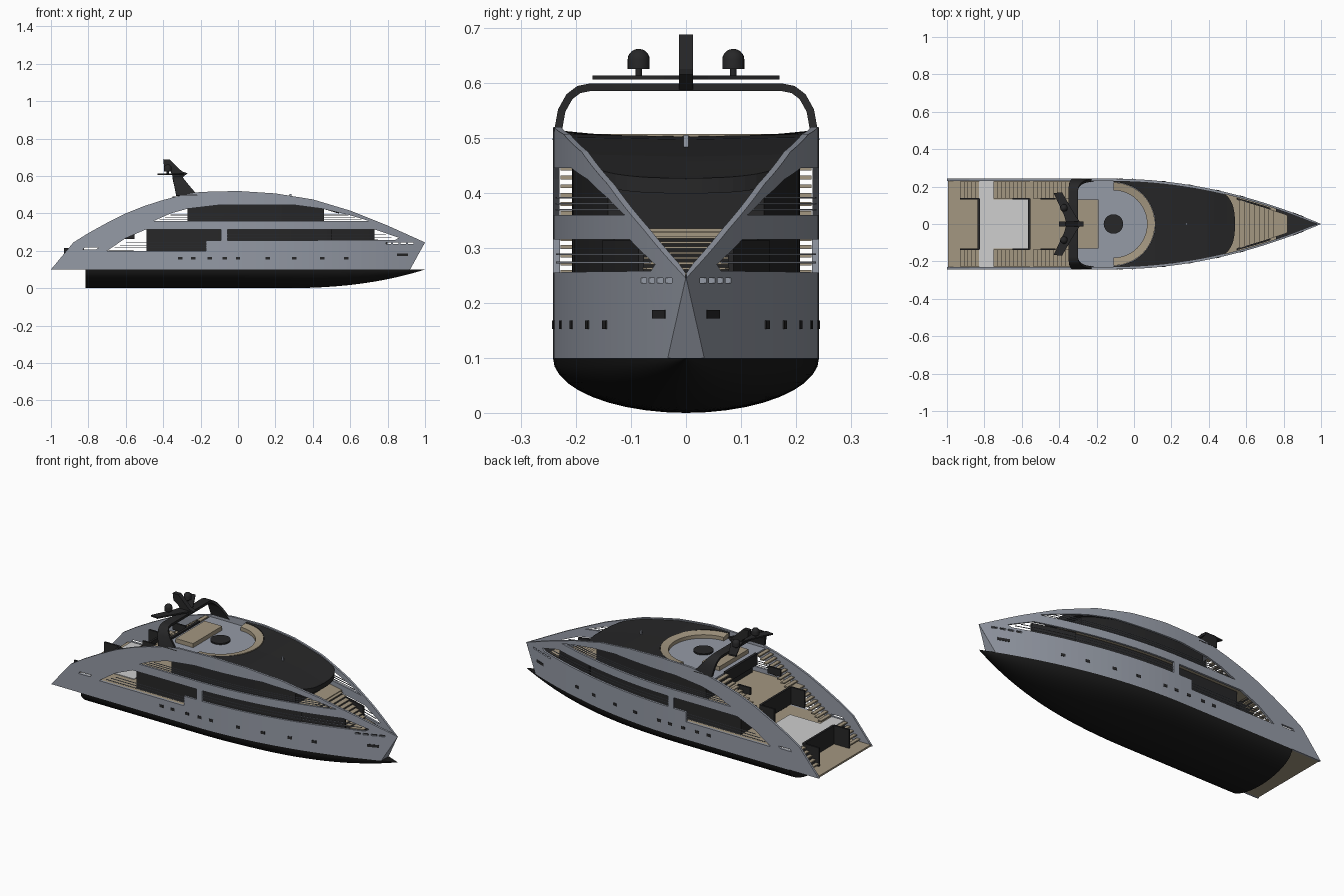
import bpy, bmesh, math

if "Cube" in bpy.data.objects:
    bpy.data.objects.remove(bpy.data.objects["Cube"])

def mat(name, c):
    m = bpy.data.materials.new(name)
    m.diffuse_color = (*c, 1)
    m.use_nodes = True
    m.node_tree.nodes["Principled BSDF"].inputs["Base Color"].default_value = m.diffuse_color
    return m

GREY = mat("hull grey", (0.30, 0.325, 0.38))
BLACK = mat("keel black", (0.010, 0.010, 0.010))
DARK = mat("dark glass", (0.020, 0.020, 0.021))
TAN = mat("teak", (0.37, 0.31, 0.22))
LIGHT = mat("pale deck", (0.62, 0.62, 0.62))

def w(x):
    """Half width of the hull in plan."""
    return 0.242 if x < -0.1 else 0.242 * max(0.0, 1 - ((x + 0.1) / 1.1) ** 1.95)

ARCH = [(-1, .1), (-.88, .245), (-.8, .295), (-.7, .35), (-.6, .4), (-.5, .44), (-.4, .472), (-.3, .498),
        (-.2, .515), (0, .52), (.2, .507), (.4, .475), (.6, .415), (.8, .335), (1, .245)]

def arch(x):
    for (a, za), (b, zb) in zip(ARCH, ARCH[1:]):
        if x <= b:
            return za + (zb - za) * (x - a) / (b - a)
    return ARCH[-1][1]

def span(a, b, n):
    return [a + (b - a) * i / n for i in range(n + 1)]

def finish(bm, name, m, smooth=False):
    bmesh.ops.remove_doubles(bm, verts=bm.verts, dist=1e-5)
    bmesh.ops.recalc_face_normals(bm, faces=bm.faces)
    me = bpy.data.meshes.new(name)
    bm.to_mesh(me)
    bm.free()
    me.materials.append(m)
    if smooth:
        for p in me.polygons:
            p.use_smooth = True
        me.set_sharp_from_angle(angle=math.radians(35))
    ob = bpy.data.objects.new(name, me)
    bpy.context.collection.objects.link(ob)
    return ob

def loft(name, rings, m, smooth=False):
    """Closed solid through a row of closed rings."""
    bm = bmesh.new()
    vs = [[bm.verts.new(p) for p in r] for r in rings]
    n = len(rings[0])
    for a, b in zip(vs, vs[1:]):
        for i in range(n):
            j = (i + 1) % n
            bm.faces.new((a[i], a[j], b[j], b[i]))
    bm.faces.new(vs[0])
    bm.faces.new(vs[-1])
    return finish(bm, name, m, smooth)

def rect(x, y0, y1, z0, z1):
    return [(x, y0, z0), (x, y1, z0), (x, y1, z1), (x, y0, z1)]

def box(name, x0, x1, y0, y1, z0, z1, m):
    return loft(name, [rect(x0, y0, y1, z0, z1), rect(x1, y0, y1, z0, z1)], m)

def slab(name, x0, x1, inset, z0, z1, m, n=16):
    """Deck shaped by the hull plan; z values may be functions of x."""
    f = lambda z, x: z(x) if callable(z) else z
    return loft(name, [rect(x, -max(w(x) - inset, .002), max(w(x) - inset, .002), f(z0, x), f(z1, x))
                       for x in span(x0, x1, n)], m)

def strips(name, x0, x1, off, th, z0, z1, m, n=20):
    """Strip that follows the hull side, on both sides."""
    for s, side in ((-1, "near"), (1, "far")):
        loft(f"{name}_{side}", [rect(x, s * (w(x) - off - th), s * (w(x) - off), z0, z1)
                                for x in span(x0, x1, n)], m)

def lathe(name, x, y, prof, m, n=20):
    loft(name, [[(x + r * math.cos(2 * math.pi * i / n), y + r * math.sin(2 * math.pi * i / n), z)
                 for i in range(n)] for r, z in prof], m, True)

# --- keel: elliptical sections rising to the bow
rings = []
for x in span(-.815, .998, 40):
    d = .1 * (1 - (max(0, x - .2) / .8) ** 2.5)
    rings.append([(x, w(x) * math.cos(math.pi * i / 20), .1 - d * math.sin(math.pi * i / 20)) for i in range(21)])
loft("lower_hull", rings, BLACK, True)

# --- tall side walls with arched top and cut openings
HOLES = [
    [(-.7, .2), (-.17, .2), (-.17, .255), (-.09, .255), (-.09, .315), (-.49, .315), (-.6, .268)],
    [(-.055, .255), (.84, .258), (.86, .27), (.73, .315), (-.055, .315)],
    [(-.45, .36), (.7, .36), (.6, .39), (.45, .425), (.3, .445), (-.1, .445), (-.27, .425), (-.36, .4)],
    [(-.83, .206), (-.76, .206), (-.745, .218), (-.82, .218)],
] + [[(a, .236), (a + .028, .236), (a + .028, .245), (a, .245)] for a in (.79, .83, .87, .91)]
for s, side in ((-1, "near"), (1, "far")):
    bm = bmesh.new()
    for loop in [ARCH + [(.92, .1)]] + HOLES:
        vs = [bm.verts.new((x, 0, z)) for x, z in loop]
        for a, b in zip(vs, vs[1:] + vs[:1]):
            bm.edges.new((a, b))
    bmesh.ops.triangle_fill(bm, use_beauty=True, edges=bm.edges[:], normal=(0, -1, 0))
    for x in span(-.1, .98, 27):
        bmesh.ops.bisect_plane(bm, geom=bm.verts[:] + bm.edges[:] + bm.faces[:], plane_co=(x, 0, 0), plane_no=(1, 0, 0))
    for v in bm.verts:
        v.co.y = s * w(v.co.x)
    new = bmesh.ops.extrude_face_region(bm, geom=bm.faces[:], use_keep_orig=True)["geom"]
    for v in new:
        if isinstance(v, bmesh.types.BMVert):
            v.co.y = s * max(0.0005, w(v.co.x) - .012)
    finish(bm, f"side_wall_{side}", GREY)
yb = w(.92)
loft("stem", [[(.92, -yb, .1), (.92, yb, .1), (.9, 0, .1)], [(1, -.0005, .245), (1, .0005, .245), (.98, 0, .245)]], GREY)

# --- portholes and anchor pockets
for i, x in enumerate((-.31, -.24, -.15, -.07, 0, .16, .3, .45, .58)):
    strips(f"porthole_{i}", x - .012, x + .012, -.002, .006, .153, .168, DARK, 1)
strips("anchor_pocket", .85, .91, -.002, .006, .172, .187, DARK, 3)

# --- decks
slab("swim_platform", -.995, -.815, .01, .1, .11, TAN, 1)
slab("main_deck", -.83, .8, .01, .188, .2, TAN)
slab("pale_aft_deck", -.83, -.75, .012, .2, .204, LIGHT, 1)
box("pale_pool_deck", -.75, -.56, -.13, .13, .2, .204, LIGHT)
slab("upper_deck", -.56, .55, .01, .32, .335, TAN)
slab("fore_deck", .76, .985, .01, .222, .232, DARK)

# --- glass houses
slab("lower_house", -.49, .54, .035, .2, .32, DARK)
strips("fore_glass", .5, .73, .016, .01, .235, .314, DARK, 8)
slab("upper_house", -.27, .46, .035, .335, lambda x: min(.478, arch(x) - .025), DARK)

# --- foredeck steps
for i in range(9):
    x, z = .54 + i * .026, .331 - i * .0095
    slab(f"fore_step_{i}", x, x + (.027 if i < 8 else .072), .024, z - .004, z, TAN, 2)
slab("step_base", .54, .8, .026, .21, lambda x: max(.245, .318 - (x - .54) * .365), DARK)

# --- aft stairs and bulkheads on three levels
for k, (x0, x1, z0, z1, n) in enumerate(((-.93, -.83, .11, .2, 5), (-.75, -.56, .2, .335, 9), (-.54, -.345, .335, .48, 9))):
    for s in (-1, 1):
        for i in range(n):
            a, z = x0 + (x1 - x0) * i / n, z0 + (z1 - z0) * (i + 1) / n
            ya, yc = sorted((s * .137, s * .228))
            box(f"aft_stair_{k}_{s}_{i}", a, a + (x1 - x0) / n, ya, yc, z - .007, z, TAN)
for k, (x0, x1, z0, z1) in enumerate(((-.93, -.83, .11, .215), (-.65, -.56, .262, .36), (-.5, -.42, .40, .44))):
    for y in (-.135, .135):
        box(f"stair_wall_{k}_{'near' if y < 0 else 'far'}", x0, x1, y - .005, y + .005, z0, z1, DARK)
    if k < 2:
        box(f"bulkhead_{k}", x1 - .006, x1 + .006, -.135, .135, z0, z1, DARK)
box("transom", -.83, -.815, -.23, .23, .1, .2, DARK)
box("top_bulkhead", -.35, -.335, -.14, .14, .425, .49, DARK)

# --- sun deck with pad, sofa and table
slab("sun_deck", -.335, .13, .012, .468, .48, GREY)
box("sun_pad", -.3, -.19, -.13, .13, .48, .503, TAN)
lathe("round_table", -.11, 0, [(.015, .48), (.015, .492), (.052, .492), (.052, .5)], DARK)
ring = []
for i in range(25):
    a = math.radians(-90 + 7.5 * i)
    c, s = math.cos(a), math.sin(a)
    ring.append([(-.11 + r * c, r * s, z) for r, z in ((.18, .48), (.222, .48), (.222, .507), (.18, .5))])
loft("curved_sofa", ring, TAN, True)

# --- roof shell: aft edge wraps the sofa, front edge is rounded
def edge(x):
    y = w(x) - .01
    if x > .38:
        y = min(y, .19 * max(0, 1 - ((x - .38) / .16) ** 2.6) ** (1 / 2.6))
    return y
xs = span(-.11, .05, 8) + [.075, .09, .1, .108, .1135] + span(.13, .46, 10) + [.48, .5, .515, .525, .532, .537, .5395, .54]
for s, side in ((-1, "near"), (1, "far")):
    rings = []
    for x in xs:
        yi = math.sqrt(max(0, .2235 ** 2 - (x + .11) ** 2))
        yo = max(edge(x), yi + .001)
        z = arch(x) - .006
        rings.append([(x, s * yi, z - .028), (x, s * yo, z - .028), (x, s * yo, z), (x, s * yi, z - .004)])
    loft(f"roof_{side}", rings, DARK)
box("roof_light", .275, .285, -.005, .005, .48, .505, GREY)

# --- railings in the openings
for i in range(3):
    strips(f"upper_rail_{i}", -.42 + .03 * i, .66 - .035 * i, .005, .003, .368 + .011 * i, .371 + .011 * i, GREY)
    strips(f"aft_rail_{i}", -.66 + .03 * i, -.17, .005, .003, .214 + .014 * i, .217 + .014 * i, GREY, 4)
for i in range(2):
    strips(f"fore_rail_{i}", -.055, .82 - .03 * i, .005, .003, .272 + .015 * i, .275 + .015 * i, GREY)

# --- radar arch: swept blade leaning aft
path = [(.236, .495), (.226, .55), (.212, .575), (.195, .588), (.175, .592)]
path = path + [(-y, z) for y, z in reversed(path)]
rings = []
for i, (y, z) in enumerate(path):
    (ya, za), (yc, zc) = path[max(i - 1, 0)], path[min(i + 1, 9)]
    L = math.hypot(yc - ya, zc - za)
    ny, nz = -(zc - za) / L * .007, (yc - ya) / L * .007
    t = (z - .495) / .097
    x0, x1 = -.33 - .02 * t, -.215 - .085 * t
    rings.append([(x0, y - ny, z - nz), (x1, y - ny, z - nz), (x1, y + ny, z + nz), (x0, y + ny, z + nz)])
loft("radar_arch", rings, DARK, True)

# --- mast, wings and domes
prof = [(-.345, .585), (-.30, .588), (-.27, .615), (-.3, .625), (-.365, .688), (-.4, .688), (-.395, .65), (-.36, .625)]
loft("mast", [[(x, y, z) for x, z in prof] for y in (-.013, .013)], DARK)
for s, side in ((-1, "near"), (1, "far")):
    plan = [(-.36, 0), (-.28, 0), (-.31, .04), (-.385, .17), (-.43, .165), (-.375, .05)]
    loft(f"mast_wing_{side}", [[(x, s * y, z) for x, y in plan] for z in (.606, .614)], DARK)
    lathe(f"dome_{side}", -.375, s * .086, [(.006, .61), (.006, .625), (.02, .625), (.02, .643)] +
          [(.02 * math.cos(a), .643 + .019 * math.sin(a)) for a in (.3, .6, .9, 1.2, 1.5)], DARK)
